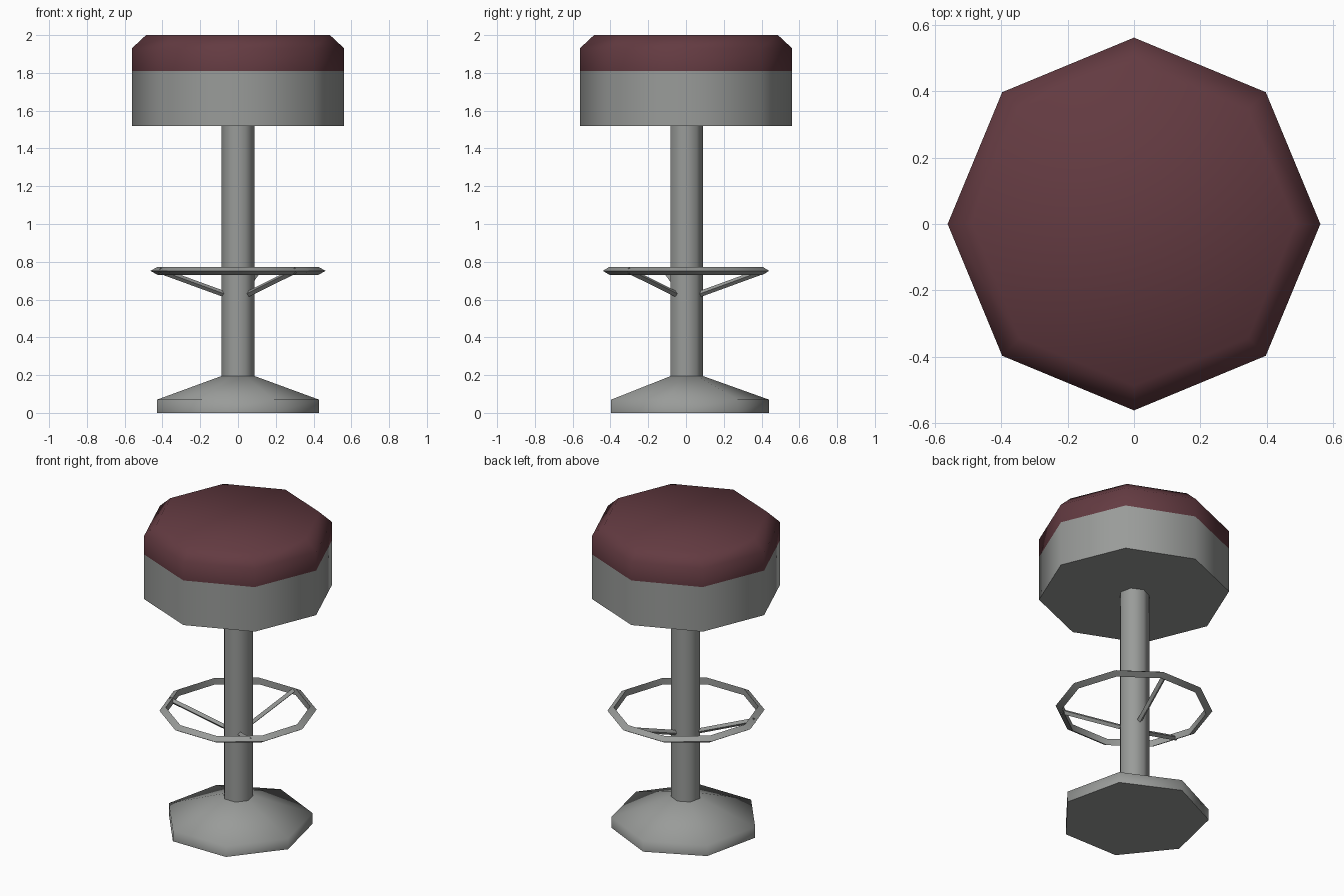
import bpy, bmesh, math
from mathutils import Vector

if "Cube" in bpy.data.objects:
    bpy.data.objects.remove(bpy.data.objects["Cube"])


def material(name, rgb):
    m = bpy.data.materials.new(name)
    m.diffuse_color = (*rgb, 1.0)
    m.use_nodes = True
    m.node_tree.nodes["Principled BSDF"].inputs["Base Color"].default_value = m.diffuse_color
    return m


METAL = material("grey metal", (0.32, 0.33, 0.32))
LEATHER = material("maroon leather", (0.125, 0.043, 0.053))


def finish(obj, mat):
    obj.data.materials.clear()
    obj.data.materials.append(mat)
    bpy.ops.object.select_all(action='DESELECT')
    obj.select_set(True)
    bpy.context.view_layer.objects.active = obj
    bpy.ops.object.shade_smooth_by_angle(angle=math.radians(75))


def lathe(name, profile, sides, start, mat):
    """Capped low-poly turning from (radius, z) pairs, bottom to top."""
    bm = bmesh.new()
    rings = []
    for r, z in profile:
        angles = [start + math.tau * i / sides for i in range(sides)]
        rings.append([bm.verts.new((r * math.cos(a), r * math.sin(a), z)) for a in angles])
    for low, high in zip(rings, rings[1:]):
        for i in range(sides):
            j = (i + 1) % sides
            bm.faces.new((low[i], low[j], high[j], high[i]))
    bm.faces.new(rings[0][::-1])
    bm.faces.new(rings[-1])
    mesh = bpy.data.meshes.new(name)
    bm.to_mesh(mesh)
    bm.free()
    obj = bpy.data.objects.new(name, mesh)
    bpy.context.collection.objects.link(obj)
    finish(obj, mat)


BACK = math.pi / 2  # seven-sided parts have a corner pointing to the back

# Flared foot and column
lathe("base", [(0.44, 0.0), (0.44, 0.07), (0.09, 0.195)], 7, BACK, METAL)
lathe("column", [(0.09, 0.185), (0.09, 1.525)], 7, BACK, METAL)

# Seat: metal band with a chamfered cushion on top
lathe("seat_band", [(0.562, 1.52), (0.562, 1.81)], 8, 0, METAL)
lathe("seat_cushion", [(0.562, 1.81), (0.562, 1.93), (0.487, 2.0)], 8, 0, LEATHER)

# Foot ring with a triangular section
bpy.ops.mesh.primitive_torus_add(major_segments=10, minor_segments=3,
                                 major_radius=0.438, minor_radius=0.025,
                                 location=(0, 0, 0.752))
ring = bpy.context.object
ring.name = "foot_ring"
finish(ring, METAL)

# Three sloping struts from the column to the ring
for n, deg in enumerate((75, 195, 315), 1):
    a = math.radians(deg)
    out = Vector((math.cos(a), math.sin(a), 0))
    p = out * 0.07 + Vector((0, 0, 0.627))
    q = out * 0.43 + Vector((0, 0, 0.754))
    bpy.ops.mesh.primitive_cone_add(vertices=4, radius1=0.016, radius2=0.016,
                                    depth=(q - p).length, location=(p + q) / 2,
                                    rotation=(q - p).to_track_quat('Z', 'Y').to_euler())
    strut = bpy.context.object
    strut.name = f"ring_strut_{n}"
    finish(strut, METAL)
